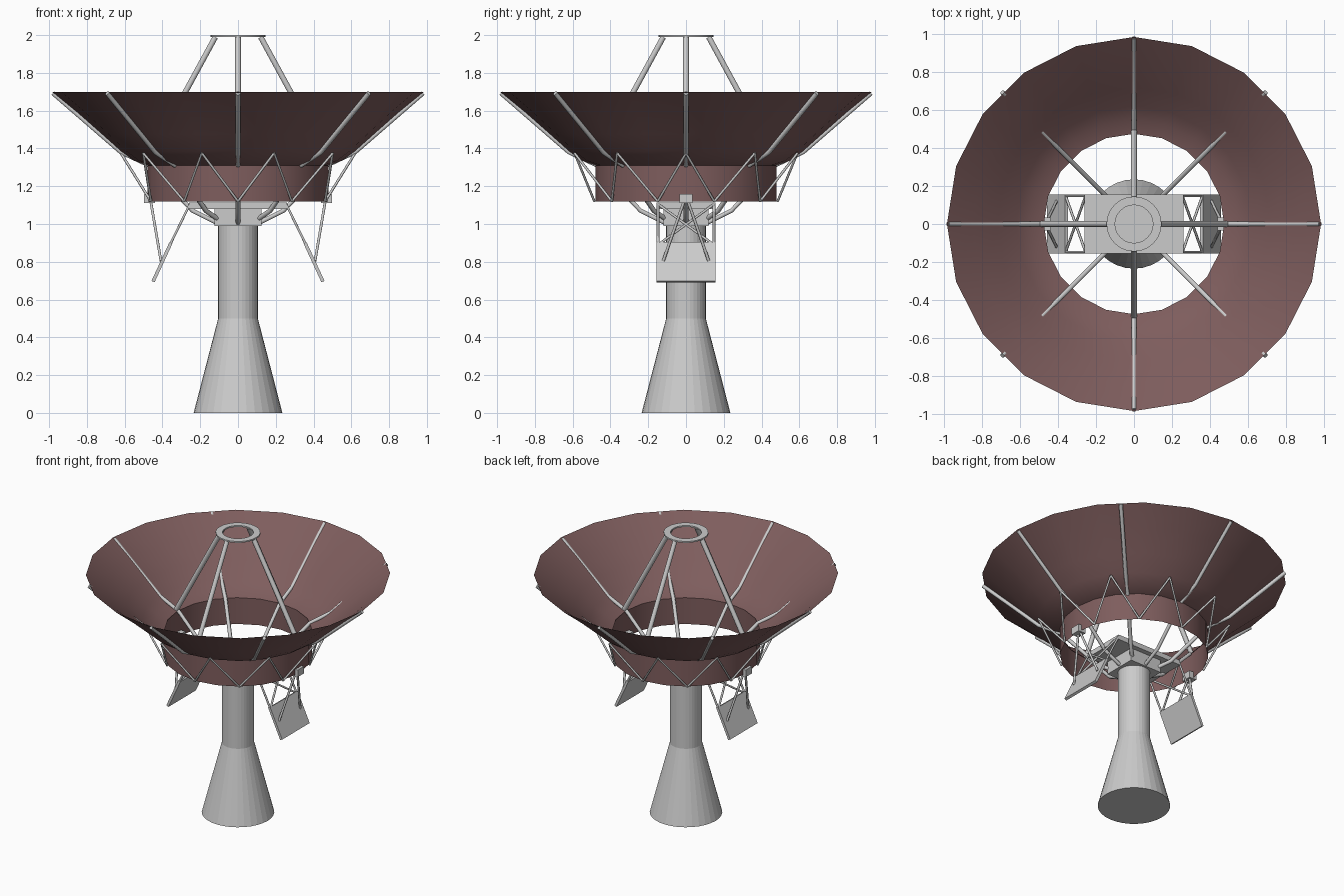
import bpy, bmesh
from math import cos, sin, pi, radians
from mathutils import Vector

if "Cube" in bpy.data.objects:
    bpy.data.objects.remove(bpy.data.objects["Cube"])

red = bpy.data.materials.new("dish_red")
red.diffuse_color = (0.21, 0.11, 0.11, 1)
red.use_nodes = True
red.node_tree.nodes["Principled BSDF"].inputs["Base Color"].default_value = red.diffuse_color


def add_object(name, bm, mat=None, smooth=None):
    me = bpy.data.meshes.new(name)
    bm.to_mesh(me)
    bm.free()
    ob = bpy.data.objects.new(name, me)
    bpy.context.collection.objects.link(ob)
    if mat:
        me.materials.append(mat)
    if smooth:
        bpy.ops.object.select_all(action='DESELECT')
        ob.select_set(True)
        bpy.context.view_layer.objects.active = ob
        bpy.ops.object.shade_smooth_by_angle(angle=radians(smooth))
    return ob


def lathe(name, profile, n, mat=None, smooth=30, caps=False, closed=False):
    """Revolve (r, z) points about z."""
    bm = bmesh.new()
    rings = [[bm.verts.new((r * cos(2 * pi * i / n), r * sin(2 * pi * i / n), z))
              for i in range(n)] for r, z in profile]
    pairs = list(zip(rings, rings[1:]))
    if closed:
        pairs.append((rings[-1], rings[0]))
    for a, b in pairs:
        for i in range(n):
            j = (i + 1) % n
            bm.faces.new((a[i], a[j], b[j], b[i]))
    if caps:
        bm.faces.new(rings[0][::-1])
        bm.faces.new(rings[-1])
    return add_object(name, bm, mat, smooth)


def tubes(name, paths, radius, sides=8):
    """Round bars along polylines."""
    cu = bpy.data.curves.new(name, 'CURVE')
    cu.dimensions = '3D'
    cu.bevel_depth = radius
    cu.bevel_resolution = max(0, sides // 4 - 1)
    cu.use_fill_caps = True
    for path in paths:
        sp = cu.splines.new('POLY')
        sp.points.add(len(path) - 1)
        for p, co in zip(sp.points, path):
            p.co = (*co, 1)
    ob = bpy.data.objects.new(name, cu)
    bpy.context.collection.objects.link(ob)
    return ob


def box(name, lo, hi):
    bm = bmesh.new()
    bmesh.ops.create_cube(bm, size=1)
    lo, hi = Vector(lo), Vector(hi)
    for v in bm.verts:
        v.co = (lo + hi) / 2 + v.co * (hi - lo)
    return add_object(name, bm)


def polar(r, deg, z):
    return (r * cos(radians(deg)), r * sin(radians(deg)), z)


# Pedestal
lathe("pedestal", [(0.235, 0), (0.105, 0.5), (0.105, 1.0)], 32, smooth=10, caps=True)

# Hub block and platform
box("hub_block", (-0.125, -0.12, 0.99), (0.125, 0.12, 1.08))
box("platform", (-0.26, -0.155, 1.08), (0.26, 0.155, 1.115))

# Dish with its lower collar
lathe("dish", [(0.475, 1.31), (0.55, 1.335), (0.62, 1.385), (0.72, 1.475),
               (0.85, 1.59), (0.985, 1.70)], 20, red, 40)
lathe("collar", [(0.48, 1.12), (0.48, 1.31)], 20, red, 40)

# Bent ribs from the hub out to the rim
tubes("ribs", [[polar(r, a, z) for r, z in
                ((0.03, 0.98), (0.10, 1.0), (0.24, 1.07), (0.47, 1.31), (0.62, 1.38), (0.98, 1.692))]
               for a in range(0, 360, 45)], 0.013)

# Zigzag bracing around the collar
tubes("collar_bracing", [[polar(0.62, a + s, 1.375), polar(0.485, a, 1.12)]
                         for a in range(18, 360, 36) for s in (-18, 18)], 0.007)

# Top ring on four legs
lathe("top_ring", [(0.10, 1.99), (0.145, 1.99), (0.145, 2.0), (0.10, 2.0)], 24, closed=True)
tubes("top_ring_legs", [[polar(0.12, a, 1.99), polar(0.485, a, 1.32)]
                        for a in range(0, 360, 90)], 0.017)

# Side counterweights, mirrored left and right
for side, s in (("right", 1), ("left", -1)):
    # sloping plate
    bm = bmesh.new()
    bmesh.ops.create_cube(bm, size=1)
    top, bot = Vector((0.355, 0, 0.90)), Vector((0.45, 0, 0.695))
    down = bot - top
    normal = Vector((0.9, 0, 0.42)) * 0.018
    for v in bm.verts:
        c = (top + bot) / 2 + down * v.co.z + normal * v.co.x
        v.co = (c.x * s, v.co.y * 0.31, c.z)
    bmesh.ops.recalc_face_normals(bm, faces=bm.faces)
    add_object(side + "_plate", bm)
    # edge bars and cross bars from the platform
    up, low = (0.255 * s, 1.105), (0.36 * s, 0.89)
    tubes(side + "_plate_hangers",
          [[(up[0], a * 0.148, up[1]), (low[0], b * 0.148, low[1])]
           for a in (-1, 1) for b in (-1, 1)], 0.007)
    # joint block on the collar with two stays
    x0, x1 = sorted((0.44 * s, 0.497 * s))
    box(side + "_joint_block", (x0, -0.035, 1.11), (x1, 0.035, 1.16))
    tubes(side + "_plate_stays",
          [[(0.462 * s, 0.01 * y, 1.12), (0.408 * s, 0.12 * y, 0.805)] for y in (-1, 1)], 0.008)
